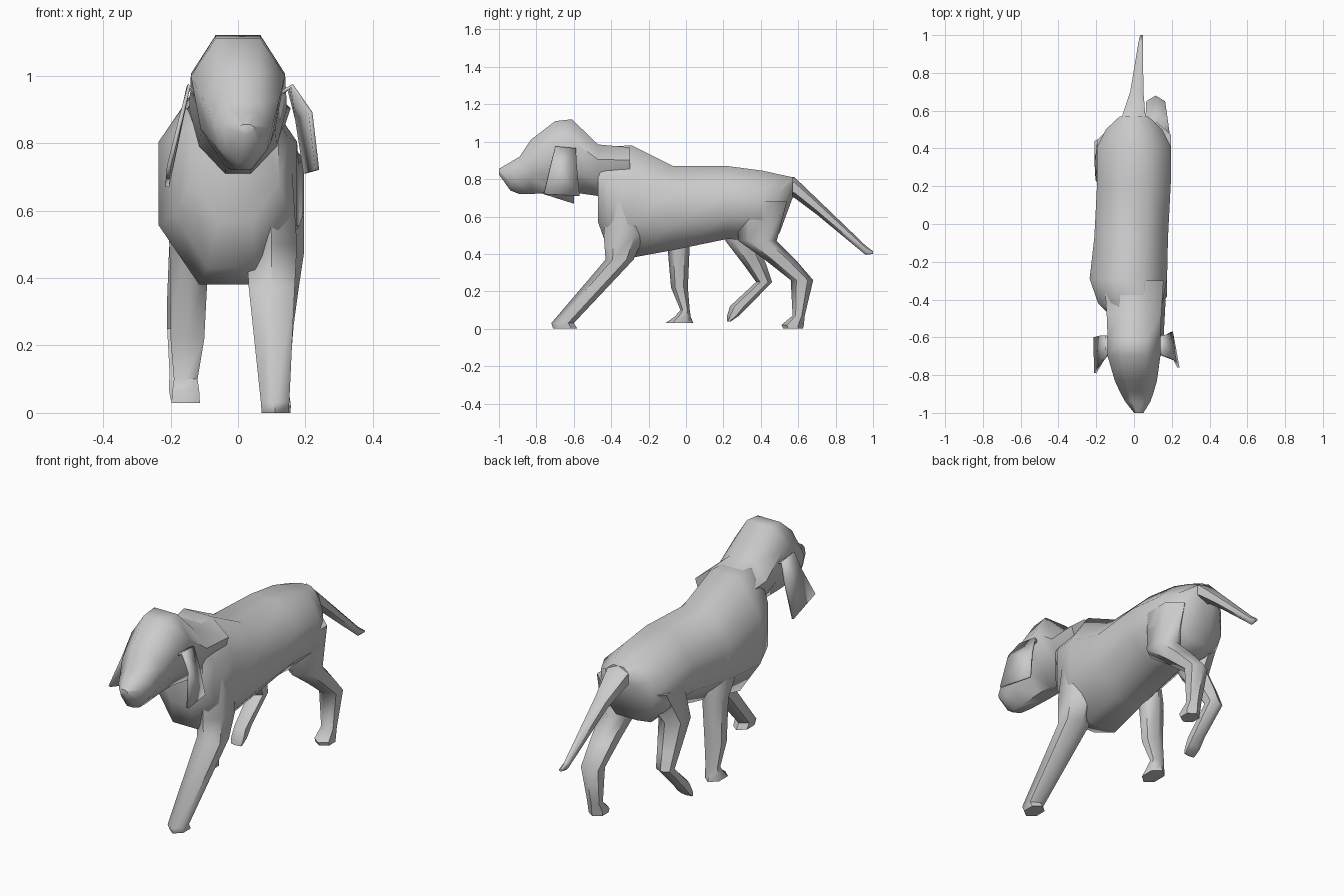
import bpy, bmesh, math


def finish(name, bm):
    bmesh.ops.recalc_face_normals(bm, faces=bm.faces)
    mesh = bpy.data.meshes.new(name)
    bm.to_mesh(mesh)
    bm.free()
    obj = bpy.data.objects.new(name, mesh)
    bpy.context.collection.objects.link(obj)
    bpy.ops.object.select_all(action='DESELECT')
    obj.select_set(True)
    bpy.context.view_layer.objects.active = obj
    bpy.ops.object.shade_smooth_by_angle(angle=math.radians(55))
    return obj


def loft(name, rings, axis, sides, taper=0.0):
    """Skin rings: axis 'y' -> (y, x, half width, top z, bottom z);
    axis 'z' -> (z, x, half width, front y, back y)."""
    unit = [(math.cos(a), math.sin(a)) for a in
            [2 * math.pi * (i + 0.5) / sides for i in range(sides)]]
    mu = max(abs(u) for u, v in unit)
    mv = max(abs(v) for u, v in unit)
    bm = bmesh.new()
    loops = []
    for s, xc, hw, e0, e1 in rings:
        loop = []
        for u, v in unit:
            u, v = u / mu, v / mv
            x = xc + hw * u * (1 + taper * v)
            w = (e0 + e1) / 2 + v * (e0 - e1) / 2
            loop.append(bm.verts.new((x, s, w) if axis == 'y' else (x, w, s)))
        loops.append(loop)
    for a, b in zip(loops, loops[1:]):
        for i in range(sides):
            j = (i + 1) % sides
            bm.faces.new((a[i], a[j], b[j], b[i]))
    bm.faces.new(loops[0])
    bm.faces.new(loops[-1])
    return finish(name, bm)


# torso, chest to rump
loft("torso", [
    (-0.47, -0.01, 0.13, 0.96, 0.57),
    (-0.42, -0.02, 0.17, 0.975, 0.43),
    (-0.29, -0.03, 0.205, 0.98, 0.38),
    (-0.07, -0.015, 0.195, 0.87, 0.42),
    (0.22, 0.0, 0.195, 0.87, 0.48),
    (0.41, 0.0, 0.195, 0.845, 0.47),
    (0.50, 0.0, 0.15, 0.825, 0.51),
    (0.57, 0.0, 0.075, 0.81, 0.70)], 'y', 8)

# head and neck
loft("head", [
    (-0.30, 0.0, 0.14, 0.97, 0.74),
    (-0.47, 0.0, 0.13, 0.985, 0.71),
    (-0.61, 0.0, 0.125, 1.12, 0.73),
    (-0.70, 0.0, 0.125, 1.11, 0.73),
    (-0.83, 0.01, 0.10, 1.01, 0.72),
    (-0.89, 0.015, 0.08, 0.92, 0.72),
    (-0.94, 0.02, 0.06, 0.89, 0.74),
    (-1.0, 0.025, 0.022, 0.855, 0.825)], 'y', 8, 0.28)

# tail
loft("tail", [
    (0.50, 0.0, 0.07, 0.82, 0.72),
    (0.58, 0.0, 0.06, 0.81, 0.70),
    (0.70, 0.015, 0.035, 0.695, 0.61),
    (0.96, 0.035, 0.012, 0.445, 0.395),
    (1.0, 0.04, 0.008, 0.415, 0.40)], 'y', 6)

# front legs: right one reaching forward, left one under the chest
loft("front_leg_right", [
    (0.72, 0.09, 0.07, -0.42, -0.20),
    (0.50, 0.10, 0.075, -0.44, -0.22),
    (0.37, 0.10, 0.068, -0.43, -0.28),
    (0.03, 0.11, 0.042, -0.72, -0.60),
    (0.0, 0.11, 0.04, -0.71, -0.58)], 'z', 6)
loft("front_leg_left", [
    (0.68, -0.14, 0.07, -0.28, 0.02),
    (0.45, -0.145, 0.057, -0.10, 0.02),
    (0.22, -0.15, 0.05, -0.08, 0.01),
    (0.10, -0.155, 0.035, -0.03, 0.02),
    (0.065, -0.155, 0.04, -0.06, 0.025),
    (0.03, -0.155, 0.042, -0.11, 0.04)], 'z', 6)

# hind legs: right one pushing back, left one lifted forward
loft("hind_leg_right", [
    (0.68, 0.12, 0.075, 0.27, 0.54),
    (0.47, 0.125, 0.07, 0.28, 0.485),
    (0.37, 0.12, 0.06, 0.42, 0.585),
    (0.26, 0.115, 0.05, 0.56, 0.68),
    (0.07, 0.115, 0.035, 0.57, 0.635),
    (0.02, 0.115, 0.042, 0.51, 0.63),
    (0.0, 0.115, 0.04, 0.52, 0.625)], 'z', 6)
loft("hind_leg_left", [
    (0.66, -0.12, 0.075, 0.22, 0.52),
    (0.47, -0.14, 0.065, 0.21, 0.38),
    (0.34, -0.16, 0.05, 0.31, 0.43),
    (0.25, -0.17, 0.04, 0.375, 0.46),
    (0.12, -0.17, 0.033, 0.235, 0.335),
    (0.07, -0.17, 0.035, 0.22, 0.285),
    (0.04, -0.17, 0.03, 0.22, 0.24)], 'z', 6)


# hanging ears: bent strips of (front, back) pairs
def ear(name, pairs):
    bm = bmesh.new()
    rows = [[bm.verts.new(p) for p in pair] for pair in pairs]
    for a, b in zip(rows, rows[1:]):
        bm.faces.new((a[0], a[1], b[1], b[0]))
    obj = finish(name, bm)
    mod = obj.modifiers.new("thickness", 'SOLIDIFY')
    mod.thickness = 0.012
    mod.offset = 0


ear("ear_right", [((0.13, -0.69, 0.95), (0.13, -0.60, 0.95)),
                  ((0.16, -0.70, 0.97), (0.15, -0.59, 0.96)),
                  ((0.215, -0.72, 0.89), (0.175, -0.585, 0.87)),
                  ((0.235, -0.76, 0.72), (0.20, -0.57, 0.71))])
ear("ear_left", [((-0.12, -0.69, 0.94), (-0.12, -0.60, 0.94)),
                 ((-0.145, -0.70, 0.97), (-0.15, -0.59, 0.96)),
                 ((-0.17, -0.73, 0.87), (-0.17, -0.59, 0.86)),
                 ((-0.205, -0.79, 0.73), (-0.21, -0.60, 0.67))])
